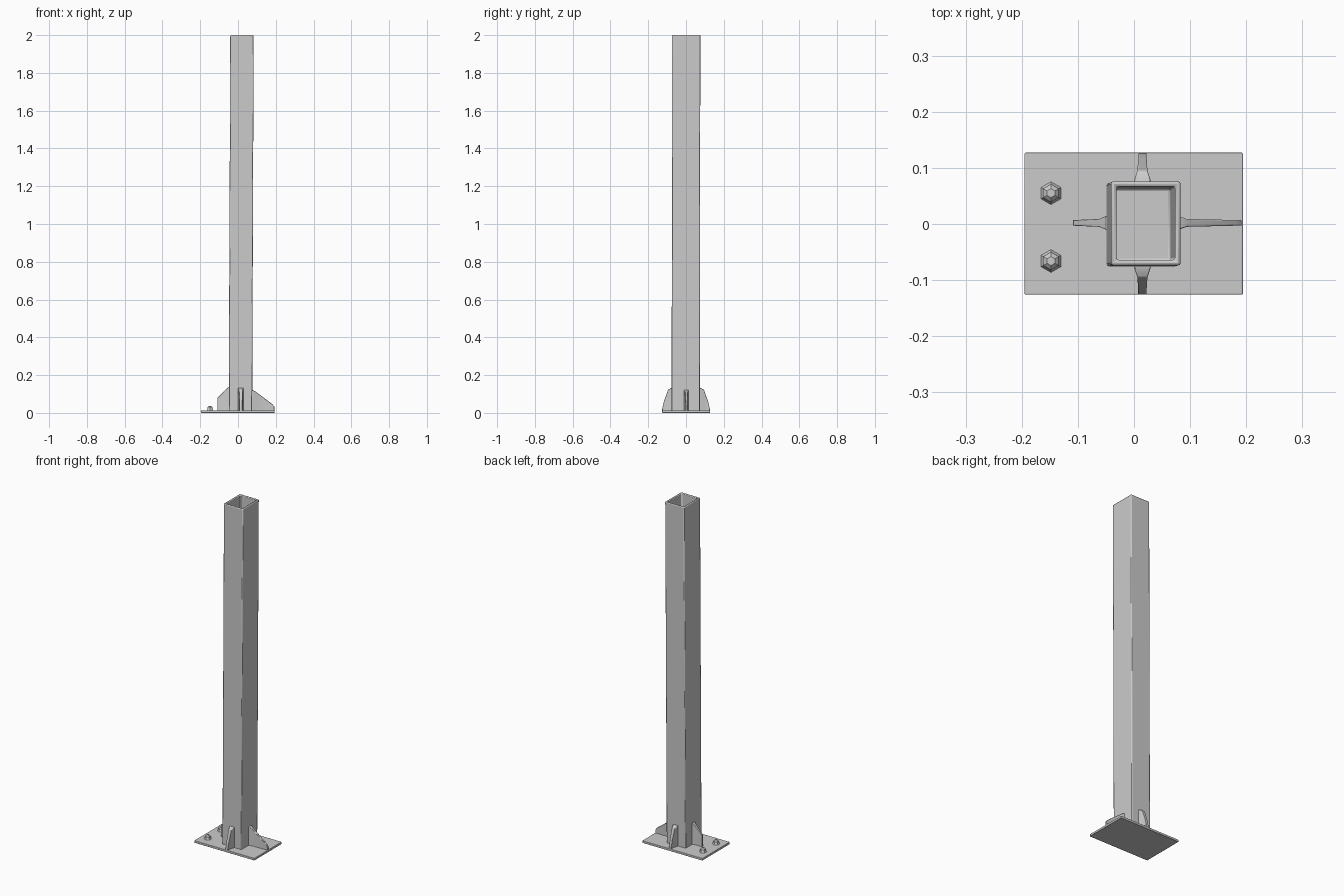
import bpy, bmesh, math
from mathutils import Vector

if "Cube" in bpy.data.objects:
    bpy.data.objects.remove(bpy.data.objects["Cube"])


def finish(name, bm, bevel=0.0, segments=2):
    """Turn a bmesh into a named, softly bevelled object."""
    bmesh.ops.recalc_face_normals(bm, faces=bm.faces)
    me = bpy.data.meshes.new(name)
    bm.to_mesh(me)
    bm.free()
    ob = bpy.data.objects.new(name, me)
    bpy.context.collection.objects.link(ob)
    if bevel:
        m = ob.modifiers.new("soft_edges", 'BEVEL')
        m.width, m.segments, m.limit_method = bevel, segments, 'ANGLE'
        m.angle_limit = math.radians(40)
    bpy.ops.object.select_all(action='DESELECT')
    bpy.context.view_layer.objects.active = ob
    ob.select_set(True)
    bpy.ops.object.shade_smooth_by_angle(angle=math.radians(35))
    return ob


def loft(name, rings, bevel=0.0):
    """Skin a row of matching rings and cap both ends."""
    bm = bmesh.new()
    rows = [[bm.verts.new(p) for p in r] for r in rings]
    n = len(rows[0])
    for a, b in zip(rows, rows[1:]):
        for i in range(n):
            j = (i + 1) % n
            bm.faces.new((a[i], a[j], b[j], b[i]))
    bm.faces.new(rows[0])
    bm.faces.new(rows[-1])
    return finish(name, bm, bevel)


def rect(x0, x1, y0, y1, z):
    return [(x0, y0, z), (x1, y0, z), (x1, y1, z), (x0, y1, z)]


# base plate
loft("base_plate", [rect(-.195, .194, -.126, .127, 0),
                    rect(-.195, .194, -.126, .127, .013)], .002)

# hollow square post, leaning very slightly, closed at the plate
loft("post", [rect(-.049, .075, -.076, .073, .006),
              rect(-.041, .083, -.074, .076, 2.0),
              rect(-.031, .073, -.064, .067, 2.0),
              rect(-.039, .065, -.066, .063, .02)], .005)


# stiffening ribs: stations of (distance outward, top height, half thickness)
def rib(name, origin, direction, stations):
    o, d = Vector(origin), Vector(direction)
    side = Vector((-d.y, d.x, 0))
    rings = []
    for dist, top, half in stations:
        c = o + d * dist
        rings.append([c + side * s + Vector((0, 0, z)) for s, z in
                      ((half, .008), (half, top), (-half, top), (-half, .008))])
    loft(name, rings, .002)


rib("left_rib", (0, .002, 0), (-1, 0, 0),
    [(.042, .138, .013), (.05, .137, .012), (.062, .126, .007),
     (.108, .08, .005), (.109, .07, .005)])
rib("right_rib", (0, .002, 0), (1, 0, 0),
    [(.068, .122, .013), (.08, .12, .012), (.094, .112, .007),
     (.182, .046, .005), (.192, .033, .005)])
for name, sign in (("front_rib", -1), ("back_rib", 1)):
    rib(name, (.015, 0, 0), (0, sign, 0),
        [(.07, .132, .015), (.08, .131, .014), (.095, .123, .009),
         (.117, .06, .0075), (.126, .022, .0075)])

# anchor bolts: hexagonal heads with a chamfered top, on flared feet
for name, y in (("front_bolt", -.066), ("back_bolt", .055)):
    rings = []
    for r, z in ((.022, .011), (.017, .017), (.016, .030), (.008, .037)):
        rings.append([(-.148 + r * math.cos(math.radians(60 * k + 30)),
                       y + r * math.sin(math.radians(60 * k + 30)), z)
                      for k in range(6)])
    loft(name, rings)
